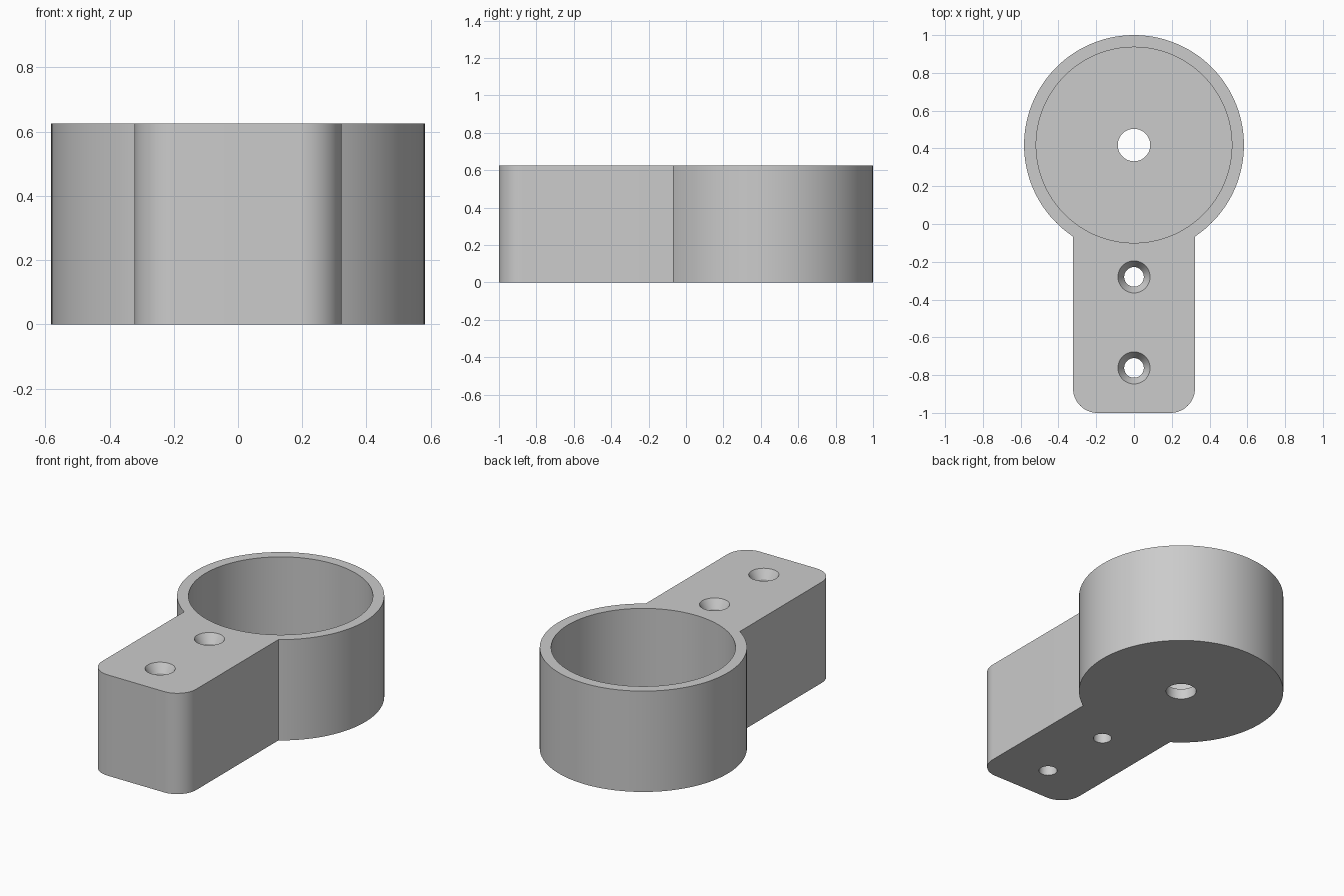
import bpy, bmesh, math
from mathutils import Vector

cube = bpy.data.objects.get("Cube")
if cube:
    bpy.data.objects.remove(cube, do_unlink=True)

HEIGHT = 0.625
RING_Y, RING_R, BORE_R = 0.418, 0.582, 0.518
ARM_W, CORNER = 0.323, 0.13
FLOOR = 0.065

grey = bpy.data.materials.new("matte_grey")
grey.use_nodes = True
colour = (0.6, 0.6, 0.6, 1)
grey.diffuse_color = colour
grey.node_tree.nodes["Principled BSDF"].inputs["Base Color"].default_value = colour


def finish(name, bm):
    bmesh.ops.recalc_face_normals(bm, faces=bm.faces)
    mesh = bpy.data.meshes.new(name)
    bm.to_mesh(mesh)
    bm.free()
    mesh.materials.append(grey)
    obj = bpy.data.objects.new(name, mesh)
    bpy.context.collection.objects.link(obj)
    return obj


def arc(cx, cy, r, start, end, steps):
    return [Vector((cx + r * math.cos(a), cy + r * math.sin(a), 0))
            for a in (start + (end - start) * i / steps for i in range(steps + 1))]


def turned(name, profile, y, steps):
    """Closed solid of revolution from (radius, height) pairs."""
    bm = bmesh.new()
    rings = [[bm.verts.new((r * math.cos(i * math.tau / steps),
                            y + r * math.sin(i * math.tau / steps), z))
              for i in range(steps)] for r, z in profile]
    for low, high in zip(rings, rings[1:]):
        for i in range(steps):
            j = (i + 1) % steps
            bm.faces.new((low[i], low[j], high[j], high[i]))
    bm.faces.new(rings[0])
    bm.faces.new(rings[-1])
    return finish(name, bm)


# Keyhole outline: round cup joined to a straight arm with rounded ends
join = math.asin(ARM_W / RING_R)
down = -math.pi / 2
outline = arc(0, RING_Y, RING_R, down + join, down + math.tau - join, 128)
x, y = ARM_W - CORNER, CORNER - 1
outline += arc(-x, y, CORNER, math.pi, 1.5 * math.pi, 16)
outline += arc(x, y, CORNER, down, 0, 16)

bm = bmesh.new()
base = bm.faces.new([bm.verts.new(p) for p in outline])
walls = bmesh.ops.extrude_face_region(bm, geom=[base])
bmesh.ops.translate(bm, vec=(0, 0, HEIGHT),
                    verts=[v for v in walls["geom"] if isinstance(v, bmesh.types.BMVert)])
bracket = finish("cup_bracket", bm)

# Cup bore, drain hole and two countersunk screw holes
top = HEIGHT + 0.05
cutters = [
    turned("bore_cutter", [(BORE_R, FLOOR), (BORE_R, top)], RING_Y, 128),
    turned("drain_cutter", [(0.086, -0.05), (0.086, FLOOR + 0.1)], RING_Y, 48),
]
for hole_y in (-0.28, -0.762):
    screw = [(0.052, -0.05), (0.052, HEIGHT - 0.055), (0.085, HEIGHT), (0.085, top)]
    cutters.append(turned("screw_cutter", screw, hole_y, 48))

bpy.ops.object.select_all(action="DESELECT")
bracket.select_set(True)
bpy.context.view_layer.objects.active = bracket
for cutter in cutters:
    cutter.hide_render = True
    cut = bracket.modifiers.new(cutter.name, "BOOLEAN")
    cut.operation = "DIFFERENCE"
    cut.solver = "EXACT"
    cut.object = cutter
    bpy.ops.object.modifier_apply(modifier=cut.name)
    bpy.data.objects.remove(cutter, do_unlink=True)

bpy.ops.object.shade_smooth_by_angle(angle=math.radians(30))
